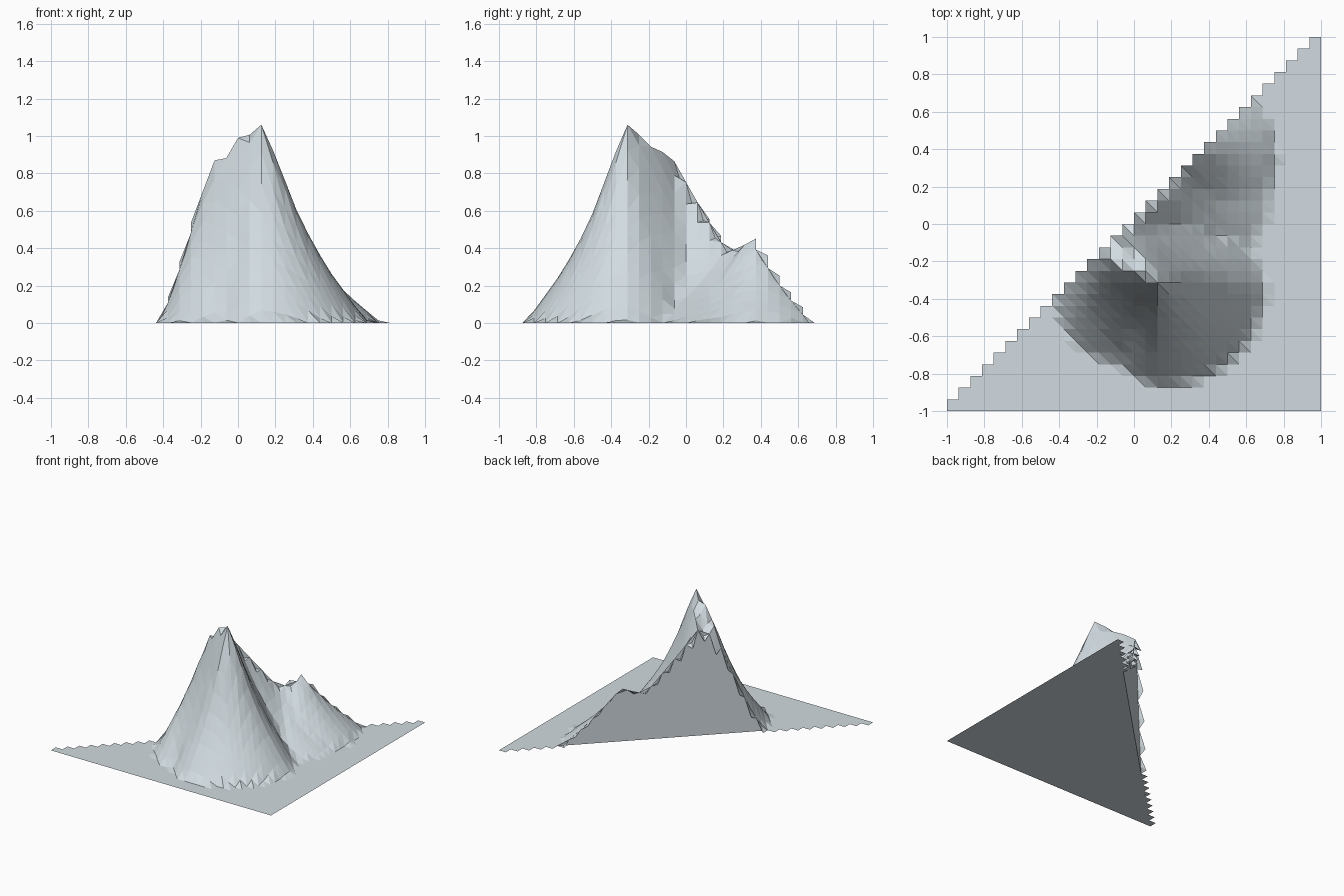
import bpy, bmesh, math

if "Cube" in bpy.data.objects:
    bpy.data.objects.remove(bpy.data.objects["Cube"])

N, STEP, GROUND = 32, 2 / 32, 0.001

rock = bpy.data.materials.new("pale blue grey")
rock.diffuse_color = (0.64, 0.71, 0.75, 1)
rock.use_nodes = True
rock.node_tree.nodes["Principled BSDF"].inputs["Base Color"].default_value = rock.diffuse_color

# Slope profile: relative height against relative distance from a ridge
PROFILE = [(0, 1), (.14, .83), (.31, .58), (.48, .39), (.65, .24),
           (.8, .13), (.93, .035), (1, 0)]

# Ground reach to east, west, north, south; pinch on the south west / north east
# diagonals; straightness (0 hollow, 1 straight) of the four slopes
MAIN = ((.58, .33, .44, .56), .10, .12, (.05, 1, .8, 0))
SADDLE = ((.55, .45, .45, .54), 0, 0, (.4, .5, .5, .4))
SMALL = ((.45, .46, .45, .49), 0, 0, (.4, .4, .4, .4))

# Ridges: start, end, crest bulge, flank shape
PEAK = (.125, -.3125, 1.06)
RIDGES = [
    (PEAK, (-.125, -.1875, .87), .025, MAIN),                # west summit ridge
    (PEAK, (-.1, -.125, .87), .03, MAIN),                    # middle summit ridge
    (PEAK, (-.0625, -.0625, .865), .03, MAIN),               # north west summit ridge
    ((-.125, -.1875, .87), (-.1, -.08, .86), 0, MAIN),       # shoulder crest
    ((-.0625, -.0625, .865), (.19, .22, .42), 0, SADDLE),    # ridge down to the saddle
    ((.19, .22, .42), (.3, .35, .46), -.02, SMALL),          # saddle to the small peak
    ((.3, .35, .46), (.32, .38, .455), 0, SMALL),            # small peak
]


def slope(t):
    for (a, fa), (b, fb) in zip(PROFILE, PROFILE[1:]):
        if t <= b:
            return fa + (fb - fa) * (t - a) / (b - a)
    return 0


def by_direction(values, px, py, d):
    east, west, north, south = values
    vx = east if px > 0 else west
    vy = north if py > 0 else south
    return (vx * px * px + vy * py * py) / (d * d)


def height(x, y):
    best = 0
    for (ax, ay, az), (bx, by, bz), bulge, (reach, sw, ne, straight) in RIDGES:
        dx, dy = bx - ax, by - ay
        t = ((x - ax) * dx + (y - ay) * dy) / (dx * dx + dy * dy)
        t = min(1, max(0, t))
        px, py = x - ax - t * dx, y - ay - t * dy
        d = math.hypot(px, py)
        crest = az + t * (bz - az) + bulge * math.sin(math.pi * t)
        if d < 1e-6:
            best = max(best, crest)
            continue
        r = by_direction(reach, px, py, d)
        if px * py > 0:
            r -= (ne if px > 0 else sw) * px * py / (d * d)
        w = by_direction(straight, px, py, d)
        q = d / r
        best = max(best, crest * (w * max(0, 1 - q) + (1 - w) * slope(q)))
    return best if best > 0.012 else GROUND


def build(name, bm):
    me = bpy.data.meshes.new(name)
    bm.to_mesh(me)
    bm.free()
    me.materials.append(rock)
    ob = bpy.data.objects.new(name, me)
    bpy.context.collection.objects.link(ob)
    return ob


# Mountain surface: stepped half of a square grid, each cell split in two
bm = bmesh.new()
verts = {}


def vert(i, j):
    if (i, j) not in verts:
        x, y = -1 + i * STEP, -1 + j * STEP
        verts[i, j] = bm.verts.new((x, y, height(x, y)))
    return verts[i, j]


for i in range(N):
    for j in range(i + 1):
        a, b, c, d = vert(i, j), vert(i + 1, j), vert(i + 1, j + 1), vert(i, j + 1)
        bm.faces.new((a, b, d))
        bm.faces.new((b, c, d))
build("mountain_surface", bm)

# Cut wall: straight vertical section along the diagonal, facing back left
bm = bmesh.new()
low, top = [], []
for i in range(N + 1):
    p = -1 + i * STEP
    low.append(bm.verts.new((p, p, 0)))
    top.append(bm.verts.new((p, p, height(p, p))))
for i in range(N):
    bm.faces.new((low[i], top[i], top[i + 1], low[i + 1]))
build("cut_wall", bm)

# Base: triangular underside, facing down
bm = bmesh.new()
bm.faces.new([bm.verts.new(v) for v in ((-1, -1, 0), (1, 1, 0), (1, -1, 0))])
build("base", bm)
